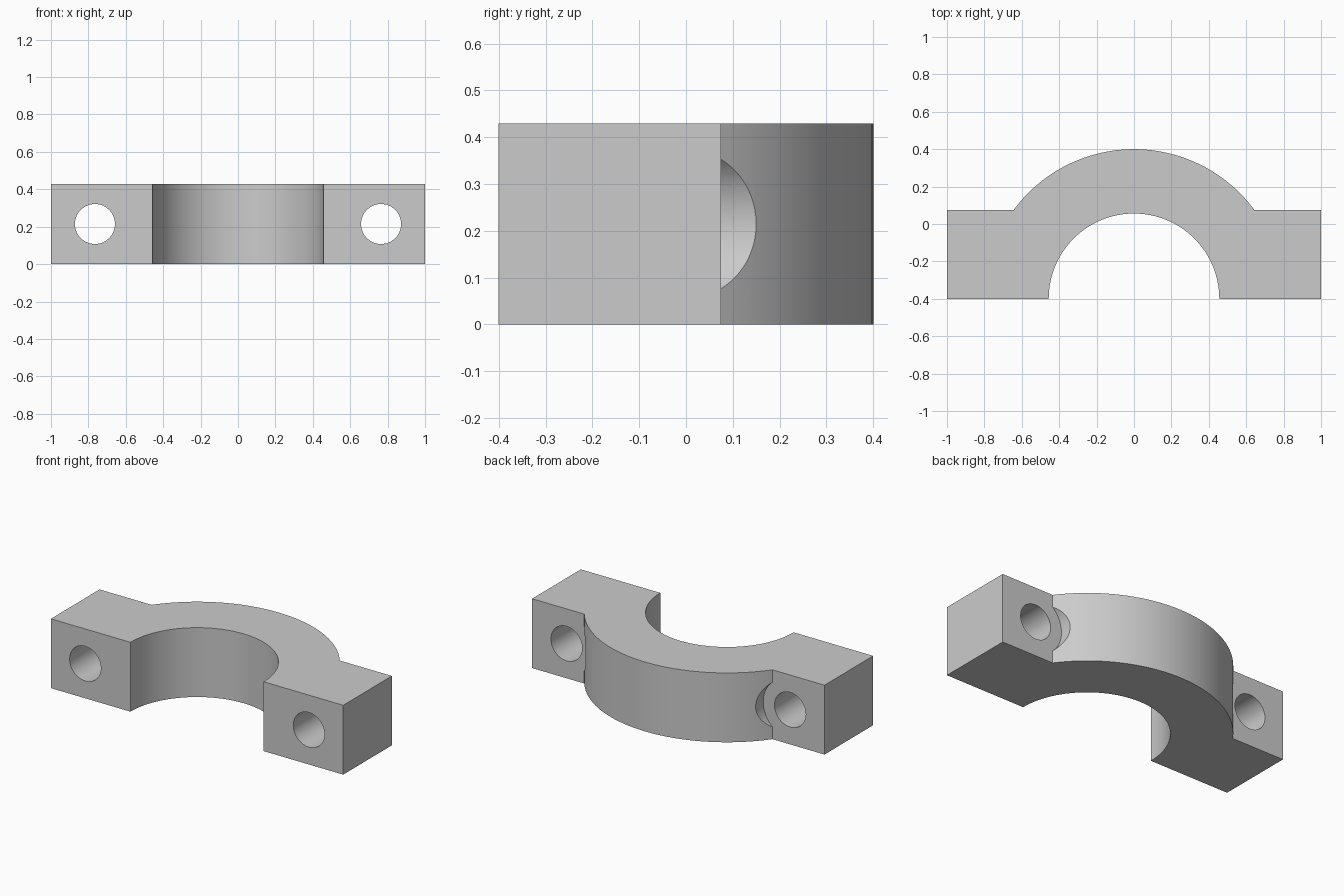
import bpy, bmesh
from math import sin, cos, pi, asin, radians

if "Cube" in bpy.data.objects:
    bpy.data.objects.remove(bpy.data.objects["Cube"], do_unlink=True)

HEIGHT = 0.429          # thickness of the clamp
FRONT = -0.4            # mating face, also the centre line of both arcs
FLANGE_BACK = 0.075     # rear face of the bolt flanges
INNER, OUTER = 0.456, 0.8
BOLT_X = 0.765

steel = bpy.data.materials.new("plain grey")
steel.use_nodes = True
grey = (0.6, 0.6, 0.6, 1)
steel.diffuse_color = grey
steel.node_tree.nodes["Principled BSDF"].inputs["Base Color"].default_value = grey


def arc(radius, start, end, steps):
    """Points on a circle about the centre of the bore."""
    angles = [start + (end - start) * i / steps for i in range(steps + 1)]
    return [(radius * cos(a), FRONT + radius * sin(a)) for a in angles]


def cylinder_cutter(name, x, radius, y_start, y_end):
    """Cylinder along y at mid height, used to cut a hole."""
    bpy.ops.mesh.primitive_cylinder_add(
        vertices=64, radius=radius, depth=y_end - y_start,
        location=(x, (y_start + y_end) / 2, HEIGHT / 2), rotation=(pi / 2, 0, 0))
    cutter = bpy.context.object
    cutter.name = name
    cutter.hide_render = True
    cutter.data.materials.append(steel)
    return cutter


# Clamp body: half ring with a square flange on each side
shoulder = asin((FLANGE_BACK - FRONT) / OUTER)
profile = [(1, FRONT), (1, FLANGE_BACK)]
profile += arc(OUTER, shoulder, pi - shoulder, 64)
profile += [(-1, FLANGE_BACK), (-1, FRONT)]
profile += arc(INNER, pi, 0, 64)

bm = bmesh.new()
face = bm.faces.new([bm.verts.new((x, y, 0)) for x, y in profile])
raised = bmesh.ops.extrude_face_region(bm, geom=[face])["geom"]
bmesh.ops.translate(bm, vec=(0, 0, HEIGHT),
                    verts=[v for v in raised if isinstance(v, bmesh.types.BMVert)])
bmesh.ops.recalc_face_normals(bm, faces=bm.faces)
mesh = bpy.data.meshes.new("clamp_half")
bm.to_mesh(mesh)
bm.free()
mesh.materials.append(steel)
body = bpy.data.objects.new("clamp_half", mesh)
bpy.context.collection.objects.link(body)

# Bolt holes, and the bolt head clearance cut into the ring
cutters = []
for side, x in (("left", BOLT_X), ("right", -BOLT_X)):
    cutters.append(cylinder_cutter(side + "_bolt_hole", x, 0.107, -0.6, 0.6))
    cutters.append(cylinder_cutter(side + "_head_clearance", x, 0.184, FLANGE_BACK, 0.6))

bpy.ops.object.select_all(action='DESELECT')
body.select_set(True)
bpy.context.view_layer.objects.active = body
for cutter in cutters:
    cut = body.modifiers.new(cutter.name, 'BOOLEAN')
    cut.operation = 'DIFFERENCE'
    cut.solver = 'EXACT'
    cut.object = cutter
    bpy.ops.object.modifier_apply(modifier=cut.name)
    bpy.data.objects.remove(cutter, do_unlink=True)

bpy.ops.object.shade_smooth_by_angle(angle=radians(30))
